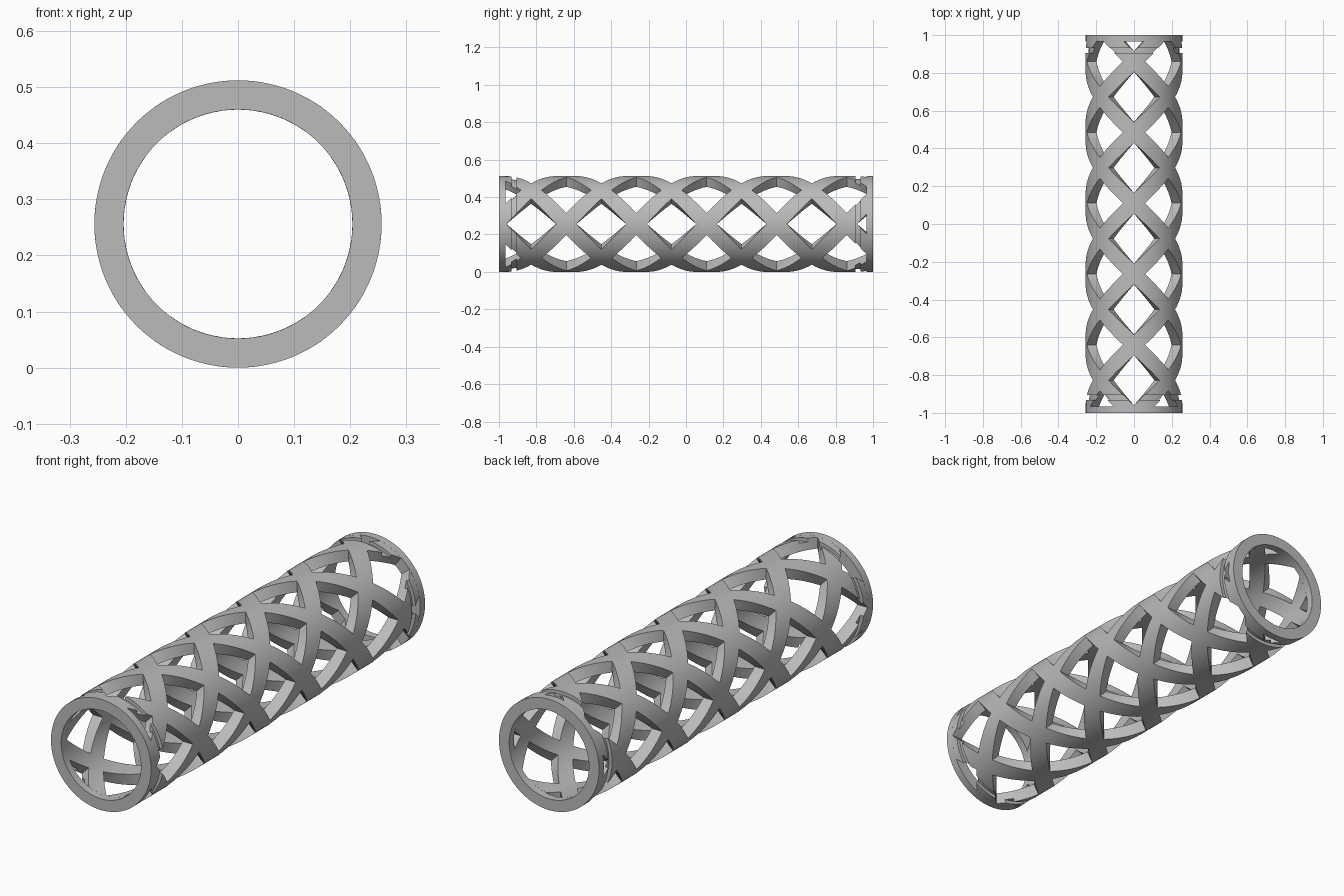
import bpy, bmesh, math
from mathutils import Vector

if "Cube" in bpy.data.objects:
    bpy.data.objects.remove(bpy.data.objects["Cube"])

R_OUT, R_IN = 0.256, 0.204
PERIOD, HALF_BAND, Y_CROSS = 0.375, 0.055, 0.11   # lattice spacing, strip half width, phase
RING_Y = 0.965
GROOVE = (0.905, 0.932)
GROOVE_R = 0.24

grey = bpy.data.materials.new("plain grey")
grey.use_nodes = True
colour = (0.5, 0.5, 0.5, 1)
grey.diffuse_color = colour
grey.node_tree.nodes["Principled BSDF"].inputs["Base Color"].default_value = colour


def finish(name, bm):
    """Turn a bmesh into a named, coloured object."""
    bmesh.ops.recalc_face_normals(bm, faces=bm.faces)
    mesh = bpy.data.meshes.new(name)
    bm.to_mesh(mesh)
    bm.free()
    obj = bpy.data.objects.new(name, mesh)
    bpy.context.collection.objects.link(obj)
    mesh.materials.append(grey)
    return obj


def smooth(obj):
    bpy.ops.object.select_all(action='DESELECT')
    obj.select_set(True)
    bpy.context.view_layer.objects.active = obj
    bpy.ops.object.shade_smooth_by_angle(angle=math.radians(35))


def on_tube(theta, y, radius=R_OUT):
    return Vector((radius * math.sin(theta), y, R_OUT + radius * math.cos(theta)))


def ring(name, y0, y1, r0, r1, steps=128):
    """Rectangular section revolved around the long axis."""
    bm = bmesh.new()
    corners = ((r0, y0), (r1, y0), (r1, y1), (r0, y1))
    loops = [[bm.verts.new(on_tube(math.tau * i / steps, y, r)) for r, y in corners]
             for i in range(steps)]
    for i, a in enumerate(loops):
        b = loops[(i + 1) % steps]
        for j in range(4):
            k = (j + 1) % 4
            bm.faces.new((a[j], a[k], b[k], b[j]))
    return finish(name, bm)


def lattice():
    """Four left-hand and four right-hand helical strips, merged at their crossings."""
    node, arm = 4, 8
    gap = PERIOD - 2 * HALF_BAND
    breaks = [-HALF_BAND + 2 * HALF_BAND * i / node for i in range(node)]
    breaks += [HALF_BAND + gap * i / arm for i in range(arm + 1)]

    def point(a, b):
        return on_tube((b - a) * math.pi / (4 * PERIOD), (a + b) / 2 + Y_CROSS)

    bm = bmesh.new()
    for m in range(-9, 6):
        for step in range(8):
            a0, b0 = m * PERIOD, (m + step) * PERIOD
            if abs((a0 + b0) / 2) > 1.7:
                continue
            for i in range(node + arm):
                for j in range(node + arm):
                    if i >= node and j >= node:
                        continue
                    a, a2 = a0 + breaks[i], a0 + breaks[i + 1]
                    b, b2 = b0 + breaks[j], b0 + breaks[j + 1]
                    bm.faces.new([bm.verts.new(point(*p))
                                  for p in ((a, b), (a2, b), (a2, b2), (a, b2))])
    bmesh.ops.remove_doubles(bm, verts=bm.verts, dist=0.0005)

    # trim to the end rings
    for side in (-1, 1):
        bmesh.ops.bisect_plane(bm, geom=bm.verts[:] + bm.edges[:] + bm.faces[:],
                               plane_co=(0, side * RING_Y, 0), plane_no=(0, side, 0),
                               clear_outer=True)
    # thicken inward along the radius
    ext = bmesh.ops.extrude_face_region(bm, geom=bm.faces[:], use_keep_orig=True)
    for v in ext["geom"]:
        if isinstance(v, bmesh.types.BMVert):
            v.co.x *= R_IN / R_OUT
            v.co.z = R_OUT + (v.co.z - R_OUT) * R_IN / R_OUT
    return finish("lattice_tube", bm)


tube = lattice()

# shallow grooves around the strips near both ends
for side, label in ((-1, "front"), (1, "back")):
    y0, y1 = sorted(side * y for y in GROOVE)
    cutter = ring(label + "_groove_cutter", y0, y1, GROOVE_R, R_OUT + 0.05)
    cutter.hide_render = True
    mod = tube.modifiers.new(label + "_groove", 'BOOLEAN')
    mod.operation = 'DIFFERENCE'
    mod.solver = 'EXACT'
    mod.object = cutter
    bpy.context.view_layer.objects.active = tube
    bpy.ops.object.modifier_apply(modifier=mod.name)
    bpy.data.objects.remove(cutter)
smooth(tube)

# solid end rings
for side, label in ((-1, "front"), (1, "back")):
    y0, y1 = sorted((side * RING_Y, side * 1.0))
    smooth(ring(label + "_end_ring", y0, y1, R_IN, R_OUT))
